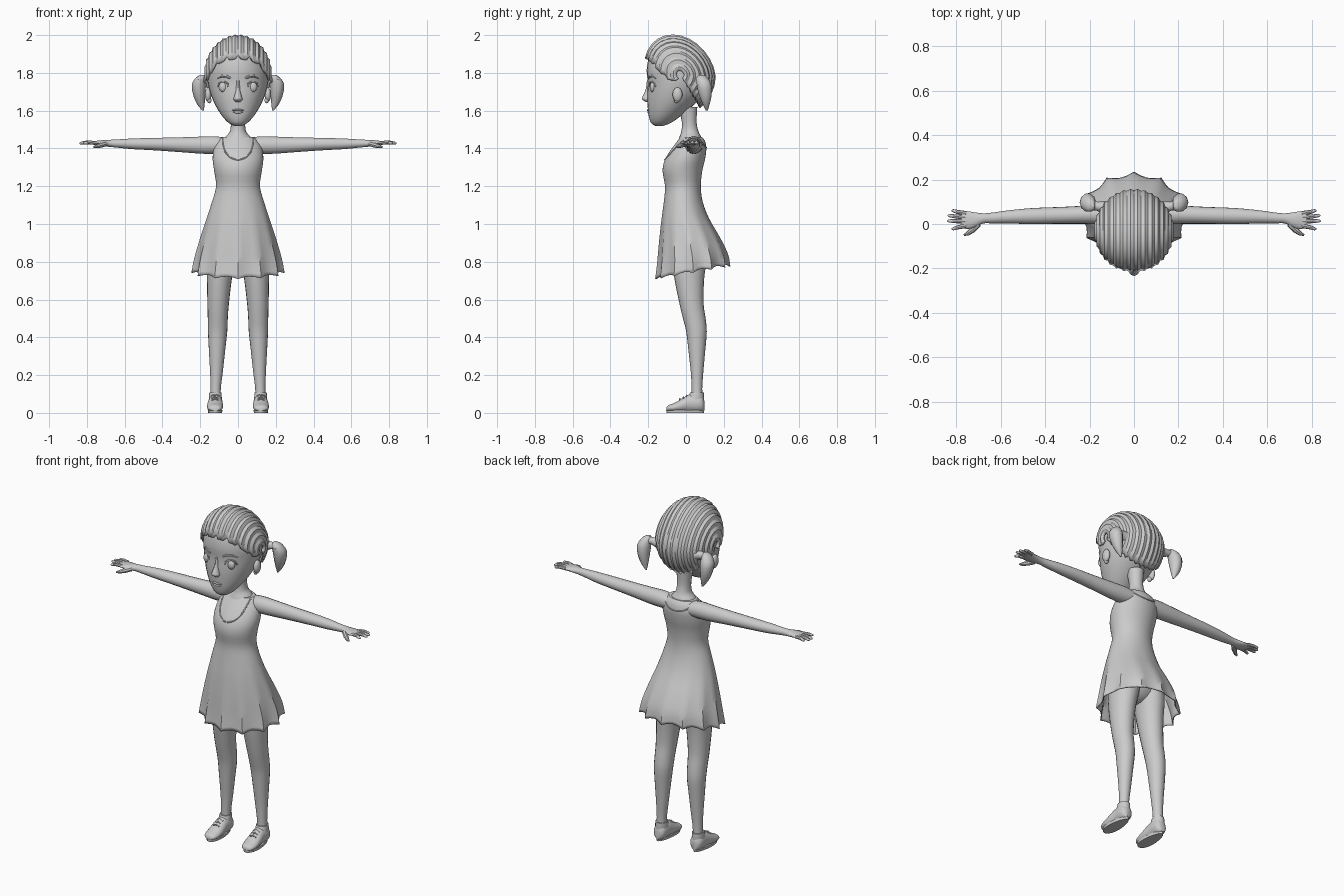
import bpy, bmesh, math
from math import sin, cos, pi, radians
from mathutils import Vector
from mathutils.bvhtree import BVHTree

if "Cube" in bpy.data.objects:
    bpy.data.objects.remove(bpy.data.objects["Cube"])

grey = bpy.data.materials.new("plain_grey")
grey.use_nodes = True
grey.diffuse_color = (0.6, 0.6, 0.6, 1)
grey.node_tree.nodes["Principled BSDF"].inputs["Base Color"].default_value = (0.6, 0.6, 0.6, 1)


def finish(name, bm, mirror=False, angle=40):
    bmesh.ops.recalc_face_normals(bm, faces=bm.faces)
    mesh = bpy.data.meshes.new(name)
    bm.to_mesh(mesh)
    bm.free()
    mesh.materials.append(grey)
    ob = bpy.data.objects.new(name, mesh)
    bpy.context.collection.objects.link(ob)
    bpy.ops.object.select_all(action="DESELECT")
    ob.select_set(True)
    bpy.context.view_layer.objects.active = ob
    bpy.ops.object.shade_smooth_by_angle(angle=radians(angle))
    if mirror:
        ob.modifiers.new("Mirror", "MIRROR").use_mirror_merge = False
    return ob


def refine(rows, steps):
    """Catmull-Rom interpolation between stations."""
    out = []
    for i in range(len(rows) - 1):
        a, b, c, d = (rows[max(0, min(len(rows) - 1, i + k))] for k in (-1, 0, 1, 2))
        for s in range(steps):
            t = s / steps
            out.append([q + t / 2 * (r - p + t * (2 * p - 5 * q + 4 * r - w + t * (3 * (q - r) + w - p)))
                        for p, q, r, w in zip(a, b, c, d)])
    return out + [list(rows[-1])]


def skin(bm, rings, close=True, caps=(True, True)):
    rings = [[bm.verts.new(p) for p in ring] for ring in rings]
    n = len(rings[0])
    for lower, upper in zip(rings, rings[1:]):
        for i in range(n if close else n - 1):
            j = (i + 1) % n
            bm.faces.new((lower[i], lower[j], upper[j], upper[i]))
    for ring, cap in zip((rings[0], rings[-1]), caps):
        if cap:
            bm.faces.new(ring)


def loft(name, axis, rows, n=20, steps=3, mirror=False, caps=(True, True), warp=None):
    """Rows hold: position on axis, centre and half width, low and high of the other side."""
    rings = []
    for t, c, r, lo, hi in refine(rows, steps):
        ring = []
        for i in range(n):
            a = 2 * pi * i / n
            u, v = c + r * cos(a), (lo + hi) / 2 + (hi - lo) / 2 * sin(a)
            p = {"x": (t, u, v), "y": (u, t, v), "z": (u, v, t)}[axis]
            ring.append(warp(Vector(p), a) if warp else p)
        rings.append(ring)
    bm = bmesh.new()
    skin(bm, rings, caps=caps)
    return finish(name, bm, mirror)


def blob(name, centre, size, mirror=False):
    bm = bmesh.new()
    bmesh.ops.create_uvsphere(bm, u_segments=16, v_segments=10, radius=1)
    for v in bm.verts:
        v.co = Vector(centre) + Vector(x * s for x, s in zip(v.co, size))
    return finish(name, bm, mirror)


def tube(name, points, radii, mirror=False, n=8):
    """Round tube through points, one radius for each."""
    points = [Vector(p) for p in points]
    rings = []
    for i, p in enumerate(points):
        d = (points[min(i + 1, len(points) - 1)] - points[max(i - 1, 0)]).normalized()
        side = d.cross(Vector((0, 0, 1)) if abs(d.z) < 0.8 else Vector((0, 1, 0))).normalized()
        up = side.cross(d)
        rings.append([p + radii[i] * (side * cos(2 * pi * k / n) + up * sin(2 * pi * k / n)) for k in range(n)])
    bm = bmesh.new()
    skin(bm, rings)
    return finish(name, bm, mirror)


# Head and face
head = loft("head", "z", [
    (1.52, 0, .022, -.165, -.12), (1.535, 0, .05, -.185, -.08), (1.57, 0, .083, -.197, -.03),
    (1.62, 0, .115, -.203, .03), (1.68, 0, .142, -.206, .09), (1.75, 0, .16, -.203, .12),
    (1.82, 0, .16, -.208, .125), (1.9, 0, .132, -.19, .1), (1.96, 0, .08, -.14, .04),
    (1.98, 0, .03, -.1, 0)], n=28)
loft("nose", "z", [(1.645, 0, .012, -.212, -.19), (1.66, 0, .024, -.232, -.18), (1.675, 0, .02, -.23, -.18),
                   (1.71, 0, .012, -.214, -.18), (1.76, 0, .01, -.207, -.18)], n=12)
blob("upper_lip", (0, -.198, 1.603), (.032, .009, .006))
blob("lower_lip", (0, -.196, 1.592), (.026, .009, .007))
blob("eyes", (.078, -.176, 1.725), (.023, .016, .027), True)
blob("ears", (.158, -.045, 1.685), (.017, .026, .038), True)
blob("ear_lobes", (.152, -.05, 1.655), (.012, .014, .016), True)
face = BVHTree.FromPolygons([v.co for v in head.data.vertices], [p.vertices for p in head.data.polygons])


def on_face(tree, x, z, lift=0, back=False):
    s = 1 if back else -1
    hit = tree.ray_cast(Vector((x, s, z)), Vector((0, -s, 0)))[0]
    return (x, (hit.y if hit else 0) + s * lift, z)


tube("eyebrows", [on_face(face, x, z) for x, z in ((.04, 1.772), (.06, 1.782), (.085, 1.784), (.11, 1.77))],
     (.006, .008, .007, .003), True)
tube("eyelids", [on_face(face, .078 - .028 * cos(a), 1.728 + .026 * sin(a)) for a in (0, .6, 1.2, 1.8, 2.4, pi)],
     [.005] * 6, True)


# Hair: ridged strands swept from hairline over the crown to the nape
def hair_strand(k, count=32, steps=16):
    f = 2 * k / count - 1
    a = f * radians(84)
    ridge = 1.02 if k % 2 else .985
    start = radians(24 - 95 * f ** 4 + (0 if k % 4 else 7))
    end = radians(232 + (4 if k % 2 else 0))
    pts = []
    for s in range(steps + 1):
        v = start + (end - start) * s / steps
        pts.append((.178 * sin(a) * (ridge if abs(f) < 1 else 1),
                    -.03 - ridge * cos(a) * (.185 * cos(v) + .04 * max(0, sin(v))),
                    1.79 + .21 * sin(v) * cos(a) * ridge))
    return pts


bm = bmesh.new()
skin(bm, [hair_strand(k) for k in range(33)], close=False, caps=(False, False))
hair = finish("hair", bm, angle=30)
solid = hair.modifiers.new("Thickness", "SOLIDIFY")
solid.thickness, solid.offset = .012, -1

# Pigtails with ties
loft("pigtails", "z", [
    (1.6, .185, .004, .105, .115), (1.64, .198, .022, .085, .128), (1.69, .206, .033, .065, .138),
    (1.74, .207, .037, .055, .135), (1.775, .197, .026, .055, .115), (1.79, .187, .01, .07, .095)], n=10, mirror=True)
tube("hair_ties", [(.13, .075, 1.76), (.165, .08, 1.765), (.2, .085, 1.765)], (.03, .02, .022), True, 10)

# Neck
loft("neck", "z", [(1.42, 0, .09, -.05, .085), (1.46, 0, .068, -.035, .08), (1.49, 0, .043, -.025, .066),
                   (1.54, 0, .038, -.022, .056), (1.62, 0, .045, -.04, .06)])


# Dress: pleats grow and the hem slopes towards the back
def pleat(p, a):
    low = max(0, min(1, (1.12 - p.z) / .37))
    k = 1 - .1 * low ** 1.3 * abs(sin(6 * a))
    slope = .167 * low * (p.y - .035) + .012 * low ** 4 * (abs(sin(6 * a)) - .5)
    return Vector((p.x * k, .03 + (p.y - .03) * k, p.z + slope))


dress = loft("dress", "z", [
    (.748, 0, .247, -.163, .235), (.82, 0, .232, -.153, .222), (.92, 0, .203, -.143, .178),
    (1.03, 0, .167, -.13, .12), (1.12, 0, .137, -.117, .088), (1.2, 0, .116, -.111, .078),
    (1.28, 0, .126, -.124, .086), (1.34, 0, .134, -.112, .1), (1.4, 0, .128, -.075, .108),
    (1.44, 0, .105, -.045, .1), (1.46, 0, .085, -.03, .085)],
    n=48, caps=(False, True), warp=pleat)
thick = dress.modifiers.new("Thickness", "SOLIDIFY")
thick.thickness, thick.offset = .006, -1

# Neckline seam, front scoop and back scoop
chest = BVHTree.FromPolygons([v.co for v in dress.data.vertices], [p.vertices for p in dress.data.polygons])
for name, depth, back in (("front_neckline", .115, False), ("back_neckline", .05, True)):
    arc = [pi * i / 16 for i in range(17)]
    tube(name, [on_face(chest, .082 * cos(a), 1.455 - depth * sin(a) ** .8, 0, back) for a in arc], [.004] * 17)

# Arms and hands
loft("arms", "x", [
    (.06, .045, .045, 1.375, 1.455), (.12, .042, .046, 1.37, 1.465), (.2, .042, .042, 1.372, 1.463),
    (.32, .039, .038, 1.381, 1.459), (.45, .036, .036, 1.39, 1.456), (.56, .032, .03, 1.396, 1.453),
    (.64, .027, .024, 1.404, 1.448), (.68, .025, .023, 1.408, 1.446), (.72, .018, .035, 1.412, 1.444),
    (.755, .018, .04, 1.418, 1.44), (.775, .02, .036, 1.421, 1.438)], n=18, mirror=True)
for name, y, tip, reach in (("index", -.008, -.022, .82), ("middle", .012, .014, .84),
                            ("ring", .03, .038, .838), ("little", .048, .06, .82)):
    mid = (.765 + reach) / 2
    tube(name + "_fingers", [(.755, y, 1.43), (mid, (y + tip) / 2, 1.432), (reach - .006, tip, 1.428),
                             (reach, tip, 1.427)], (.01, .0095, .007, .003), True)
tube("thumbs", [(.7, .0, 1.425), (.725, -.025, 1.418), (.748, -.043, 1.411), (.765, -.05, 1.407)],
     (.014, .014, .01, .004), True)

# Legs and pelvis
loft("legs", "z", [
    (.06, .12, .028, .03, .088), (.13, .118, .027, .03, .086), (.22, .114, .034, .025, .092),
    (.33, .111, .043, .013, .102), (.43, .108, .051, .001, .11), (.5, .107, .053, -.016, .104),
    (.58, .105, .057, -.035, .093), (.72, .098, .067, -.063, .097), (.84, .088, .078, -.075, .115),
    (.93, .075, .08, -.075, .115)], mirror=True)
blob("pelvis", (0, .02, .92), (.145, .095, .12))

# Shoes: upper, ankle collar, sole and laces
loft("shoe_uppers", "y", [
    (-.102, .122, .018, .01, .03), (-.09, .122, .034, .008, .042), (-.06, .122, .042, .004, .054),
    (-.02, .121, .042, .003, .077), (.02, .12, .038, .003, .1), (.06, .12, .038, .003, .1),
    (.085, .12, .032, .006, .09), (.097, .12, .016, .012, .065)], n=18, mirror=True)
loft("shoe_collars", "z", [(.05, .12, .036, -.005, .095), (.085, .12, .034, .012, .095),
                           (.108, .12, .032, .022, .094)], mirror=True)


def sole_ring(z, grow):
    ring = []
    for i in range(24):
        a = 2 * pi * i / 24
        width = .036 - .008 * sin(a)
        ring.append((.121 + (width + grow) * cos(a), -.004 + (.099 + grow) * sin(a), z))
    return ring


bm = bmesh.new()
skin(bm, [sole_ring(0, 0), sole_ring(.016, .002)])
finish("soles", bm, True)
for k in range(3):
    y, z = -.032 + .018 * k, .073 + .009 * k
    tube("laces_" + "abc"[k], [(.102, y, z - .006), (.121, y, z + .002), (.14, y, z - .006)], [.004] * 3, True, 6)
